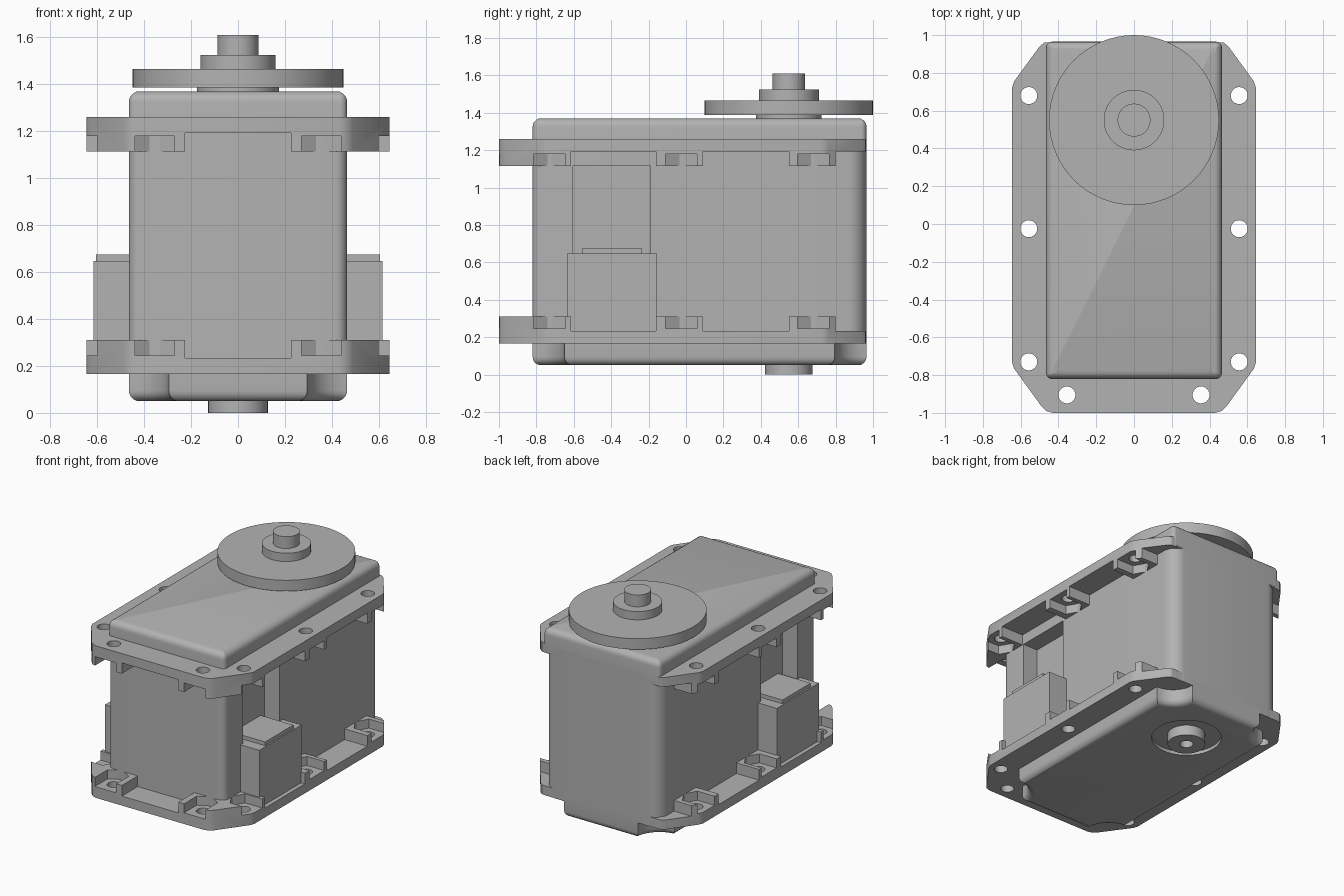
import bpy, bmesh
from math import pi, sin, cos

if "Cube" in bpy.data.objects:
    bpy.data.objects.remove(bpy.data.objects["Cube"])

GREY = (0.45, 0.45, 0.45, 1)
mat = bpy.data.materials.new("plain grey")
mat.use_nodes = True
mat.diffuse_color = GREY
mat.node_tree.nodes["Principled BSDF"].inputs["Base Color"].default_value = GREY

HALF_W, FRONT, BACK = 0.465, -0.82, 0.965
AXLE_Y = 0.55


def prism(name, pts, za, zb, round_z=None, radius=0.045):
    """Extrude an outline between two heights, optionally rounding one rim."""
    z0, z1 = sorted((za, zb))
    bm = bmesh.new()
    face = bm.faces.new([bm.verts.new((x, y, z0)) for x, y in pts])
    new = bmesh.ops.extrude_face_region(bm, geom=[face])["geom"]
    for v in new:
        if isinstance(v, bmesh.types.BMVert):
            v.co.z = z1
    bmesh.ops.recalc_face_normals(bm, faces=bm.faces)
    if round_z is not None:
        rim = [e for e in bm.edges if all(abs(v.co.z - round_z) < 1e-4 for v in e.verts)]
        bmesh.ops.bevel(bm, geom=rim, offset=radius, segments=5, profile=0.5,
                        affect="EDGES", clamp_overlap=False)
    mesh = bpy.data.meshes.new(name)
    bm.to_mesh(mesh)
    bm.free()
    obj = bpy.data.objects.new(name, mesh)
    mesh.materials.append(mat)
    bpy.context.scene.collection.objects.link(obj)
    return obj


def rect(x0, x1, y0, y1):
    return [(x0, y0), (x1, y0), (x1, y1), (x0, y1)]


def circle(x, y, r, n=48):
    return [(x + r * cos(2 * pi * i / n), y + r * sin(2 * pi * i / n)) for i in range(n)]


def arc(x, y, r, start, end, n=8):
    return [(x + r * cos(start + (end - start) * i / n),
             y + r * sin(start + (end - start) * i / n)) for i in range(n + 1)]


def rounded(r_front, r_back):
    """Case outline with convex rounded corners."""
    f, b, w = r_front, r_back, HALF_W
    return (arc(w - f, FRONT + f, f, -pi / 2, 0) + arc(w - b, BACK - b, b, 0, pi / 2)
            + arc(-w + b, BACK - b, b, pi / 2, pi) + arc(-w + f, FRONT + f, f, pi, pi * 1.5))


def scooped(r):
    """Case outline with concave corners that clear the screws."""
    w = HALF_W
    return (arc(w, FRONT, r, pi, pi / 2) + arc(w, BACK, r, pi * 1.5, pi)
            + arc(-w, BACK, r, 0, -pi / 2) + arc(-w, FRONT, r, pi / 2, 0))


def cut(obj, outline, za, zb):
    cutter = prism("cutter", outline, za, zb)
    cutter.hide_render = True
    mod = obj.modifiers.new("cut", "BOOLEAN")
    mod.operation, mod.solver, mod.object = "DIFFERENCE", "EXACT", cutter
    bpy.context.view_layer.objects.active = obj
    bpy.ops.object.modifier_apply(modifier=mod.name)
    mesh = cutter.data
    bpy.data.objects.remove(cutter)
    bpy.data.meshes.remove(mesh)


def nut_pocket(x, y, dx, dy):
    """Nut seat pointing inwards, open towards (dx, dy)."""
    flat, point, reach = 0.085, 0.098, 0.2
    local = [(-point, 0), (-point / 2, flat), (reach, flat), (reach, -flat), (-point / 2, -flat)]
    return [(x + a * dx - b * dy, y + a * dy + b * dx) for a, b in local]


# Main case with a connector recess in each side
case = prism("main_case", rounded(0.05, 0.1), 0.165, 1.25)
for s in (-1, 1):
    cut(case, rect(*sorted((s * 0.345, s * 0.6)), -0.605, -0.19), 0.2, 1.115)

# Top cover and scooped bottom cover
prism("top_cover", rounded(0.03, 0.03), 1.2, 1.37, round_z=1.37)
base = prism("bottom_cover", scooped(0.17), 0.05, 0.2, round_z=0.05)
cut(base, circle(0, AXLE_Y, 0.235), 0, 0.075)

# Mounting flanges with nut blocks facing each other
half = [(0.43, -1), (0.465, -0.99), (0.49, -0.965), (0.635, -0.765), (0.645, -0.735),
        (0.645, 0.725), (0.635, 0.755), (0.5, 0.94), (0.475, 0.96), (0.44, 0.963)]
outline = half + [(-x, y) for x, y in reversed(half)]
screws = [(s * 0.557, y, s, 0) for s in (-1, 1) for y in (-0.73, -0.025, 0.68)]
screws += [(s * 0.355, -0.905, 0, -1) for s in (-1, 1)]


def flange(name, outer, way):
    inner = outer + way * 0.145
    floor, seat, above = outer + way * 0.068, outer + way * 0.08, outer + way * 0.3
    obj = prism(name, outline, outer, inner)
    cut(obj, rect(-0.225, 0.225, -1.1, -0.7), floor, above)
    for y0, y1 in ((-0.615, -0.16), (0.09, 0.55), (0.8, 1.1)):
        cut(obj, rect(-0.8, 0.8, y0, y1), floor, above)
    for x, y, dx, dy in screws:
        cut(obj, nut_pocket(x, y, dx, dy), seat, above)
        cut(obj, circle(x, y, 0.045, 24), outer - way * 0.1, above)


flange("bottom_flange", 0.165, 1)
flange("top_flange", 1.26, -1)

# Side connectors, each with a small raised step
for side, s in (("left", 1), ("right", -1)):
    prism(side + "_connector", rect(*sorted((s * 0.33, s * 0.615)), -0.635, -0.155), 0.2, 0.648)
    prism(side + "_connector_step", rect(*sorted((s * 0.33, s * 0.605)), -0.555, -0.235), 0.6, 0.675)

# Output horn, stacked from discs
for name, r, z0, z1 in (("horn_collar", 0.175, 1.36, 1.39), ("horn_disc", 0.45, 1.387, 1.465),
                        ("horn_hub", 0.16, 1.46, 1.525), ("horn_shaft", 0.087, 1.52, 1.61)):
    prism(name, circle(0, AXLE_Y, r, 64), z0, z1)

# Rear idler boss with a screw hole
boss = prism("idler_boss", circle(0, AXLE_Y, 0.127), 0, 0.09)
cut(boss, circle(0, AXLE_Y, 0.045, 24), -0.1, 0.06)

# Smooth the curves, keep the edges sharp
bpy.ops.object.select_all(action="DESELECT")
for obj in bpy.context.scene.objects:
    if obj.type == "MESH":
        obj.select_set(True)
        bpy.context.view_layer.objects.active = obj
bpy.ops.object.shade_smooth_by_angle()
